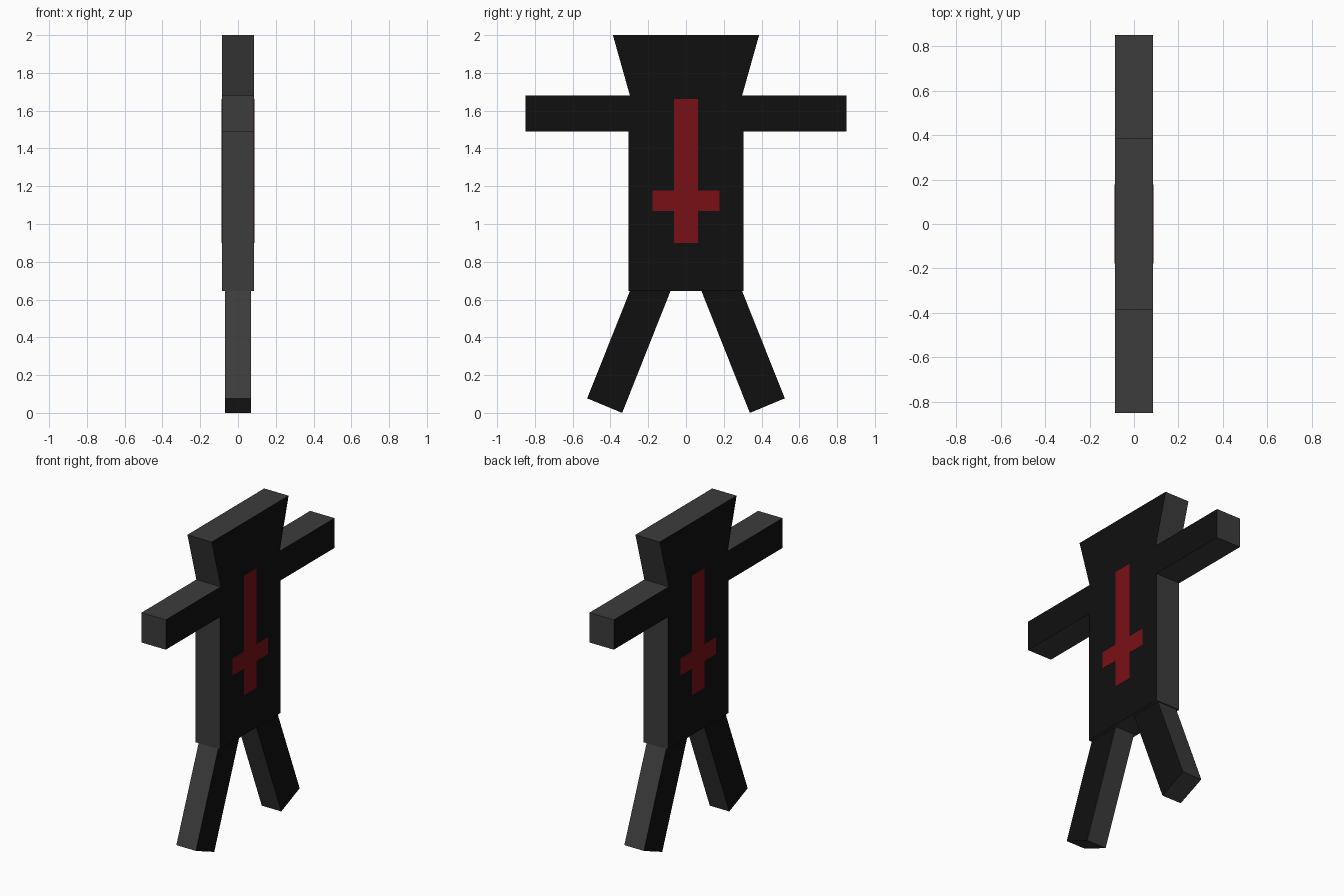
import bpy, bmesh

if "Cube" in bpy.data.objects:
    bpy.data.objects.remove(bpy.data.objects["Cube"])


def material(name, color):
    m = bpy.data.materials.new(name)
    m.diffuse_color = (*color, 1)
    m.use_nodes = True
    m.node_tree.nodes["Principled BSDF"].inputs["Base Color"].default_value = m.diffuse_color
    return m


black = material("black_face", (0.005, 0.005, 0.005))
grey = material("dark_grey_edge", (0.045, 0.045, 0.045))
red = material("dark_red", (0.19, 0.005, 0.008))


def slab(name, outline, half, face_mat, edge_mat):
    """Extrude a (y, z) outline along x, centred on x = 0."""
    bm = bmesh.new()
    base = bm.faces.new([bm.verts.new((-half, y, z)) for y, z in outline])
    ext = bmesh.ops.extrude_face_region(bm, geom=[base], use_keep_orig=True)
    verts = [g for g in ext["geom"] if isinstance(g, bmesh.types.BMVert)]
    bmesh.ops.translate(bm, verts=verts, vec=(2 * half, 0, 0))
    bmesh.ops.recalc_face_normals(bm, faces=bm.faces)
    for f in bm.faces:
        f.material_index = 0 if abs(f.normal.x) > 0.9 else 1
    mesh = bpy.data.meshes.new(name)
    bm.to_mesh(mesh)
    bm.free()
    mesh.materials.append(face_mat)
    mesh.materials.append(edge_mat)
    obj = bpy.data.objects.new(name, mesh)
    bpy.context.collection.objects.link(obj)
    return obj


def rect(y0, y1, z0, z1):
    return [(y0, z0), (y1, z0), (y1, z1), (y0, z1)]


T = 0.086

# torso and flared head
slab("torso", rect(-0.304, 0.304, 0.645, 1.68), T, black, grey)
slab("head", [(-0.297, 1.68), (0.297, 1.68), (0.387, 2.0), (-0.387, 2.0)], T, black, grey)

# arms and splayed legs, one per side
leg = [(0.082, 0.645), (0.338, 0.0), (0.523, 0.077), (0.297, 0.645)]
for side, s in (("left", -1), ("right", 1)):
    slab(side + "_arm", [(s * y, z) for y, z in rect(0.304, 0.85, 1.49, 1.68)], T, black, grey)
    slab(side + "_leg", [(s * y, z) for y, z in leg], 0.069, black, grey)

# inverted cross inlay, showing on both broad faces
right_half = [(0.063, 0.9), (0.063, 1.07), (0.178, 1.07),
              (0.178, 1.178), (0.063, 1.178), (0.063, 1.662)]
cross = right_half + [(-y, z) for y, z in reversed(right_half)]
slab("chest_cross", cross, T + 0.001, red, red)
